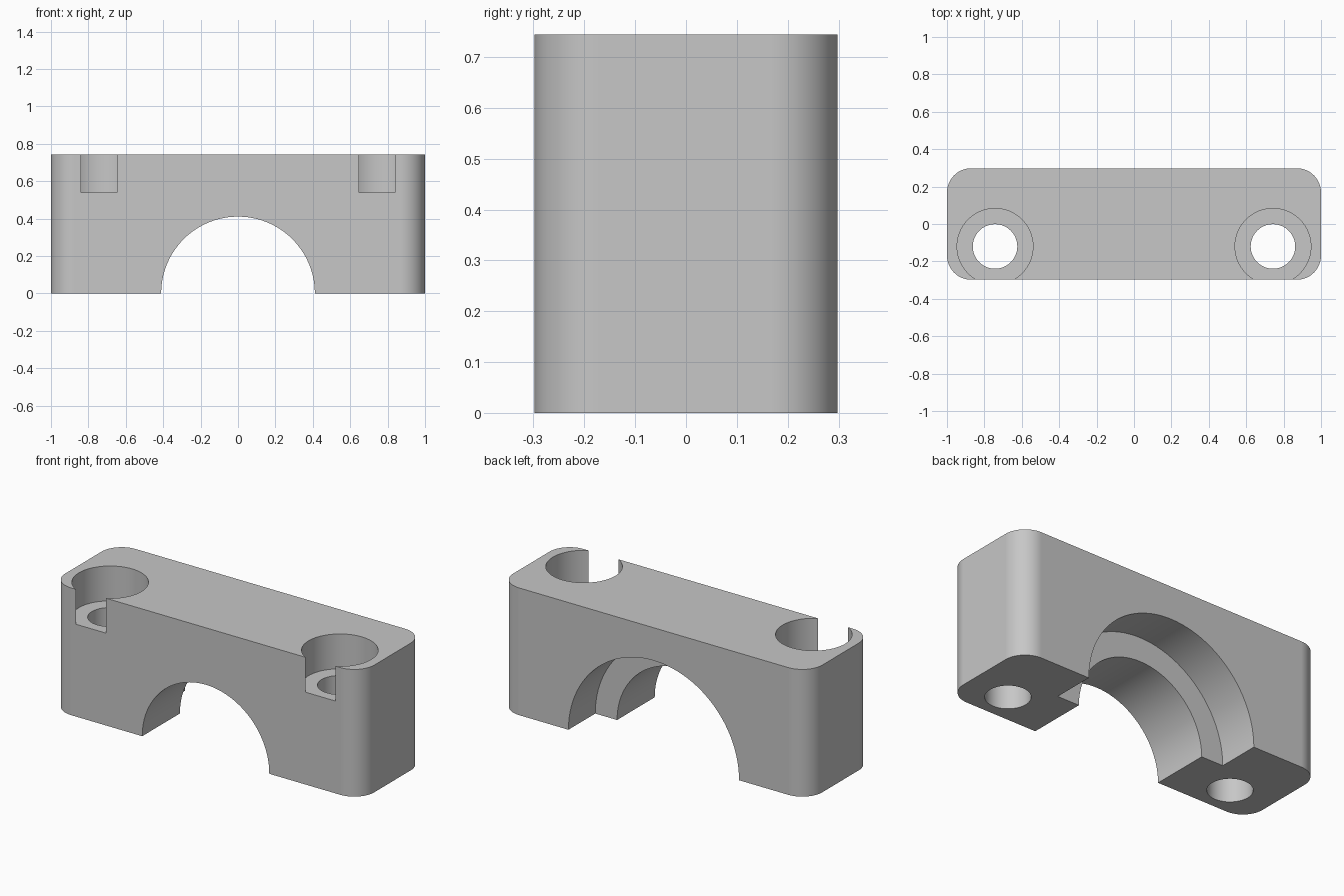
import bpy
import bmesh
from math import radians

default = bpy.data.objects.get("Cube")
if default:
    bpy.data.objects.remove(default, do_unlink=True)

LENGTH, DEPTH, HEIGHT = 2.0, 0.596, 0.744
CORNER = 0.13
BOLT_X, BOLT_Y = 0.743, -0.12

# Single plain grey
grey = bpy.data.materials.new("plain grey")
grey.use_nodes = True
colour = (0.57, 0.57, 0.57, 1)
grey.diffuse_color = colour
grey.node_tree.nodes["Principled BSDF"].inputs["Base Color"].default_value = colour


def select_only(obj):
    bpy.ops.object.select_all(action="DESELECT")
    obj.select_set(True)
    bpy.context.view_layer.objects.active = obj


def cut_cylinder(target, radius, length, centre, along_y=False):
    """Subtract a round cutter from the target, then discard the cutter."""
    bpy.ops.mesh.primitive_cylinder_add(
        vertices=96, radius=radius, depth=length, location=centre,
        rotation=(radians(90) if along_y else 0, 0, 0))
    cutter = bpy.context.object
    cutter.name = "round_cutter"
    cutter.hide_render = True
    cutter.data.materials.append(grey)
    mod = target.modifiers.new("cut", "BOOLEAN")
    mod.operation = "DIFFERENCE"
    mod.solver = "EXACT"
    mod.object = cutter
    select_only(target)
    bpy.ops.object.modifier_apply(modifier=mod.name)
    bpy.data.objects.remove(cutter, do_unlink=True)


# Block with rounded upright corners
bm = bmesh.new()
bmesh.ops.create_cube(bm, size=1)
for v in bm.verts:
    v.co.x *= LENGTH
    v.co.y *= DEPTH
    v.co.z = (v.co.z + 0.5) * HEIGHT
upright = [e for e in bm.edges if abs(e.verts[0].co.z - e.verts[1].co.z) > 0.1]
bmesh.ops.bevel(bm, geom=upright, offset=CORNER, offset_type="OFFSET",
                segments=20, profile=0.5, affect="EDGES")
mesh = bpy.data.meshes.new("clamp_block")
bm.to_mesh(mesh)
bm.free()
block = bpy.data.objects.new("clamp_block", mesh)
bpy.context.collection.objects.link(block)
mesh.materials.append(grey)

# Half-round shaft seat, with a wider step at the back
cut_cylinder(block, 0.411, 2, (0, 0, 0), along_y=True)
step_y = DEPTH / 2 - 0.248
cut_cylinder(block, 0.552, 1, (0, step_y + 0.5, 0), along_y=True)

# Bolt holes with counterbores that break through the front
for side in (-1, 1):
    x = side * BOLT_X
    cut_cylinder(block, 0.119, 2, (x, BOLT_Y, HEIGHT / 2))
    cut_cylinder(block, 0.203, 1, (x, BOLT_Y, 0.54 + 0.5))

# Smooth curved walls, crisp edges
select_only(block)
bpy.ops.object.shade_smooth_by_angle(angle=radians(30))
weighted = block.modifiers.new("even_normals", "WEIGHTED_NORMAL")
weighted.keep_sharp = True
